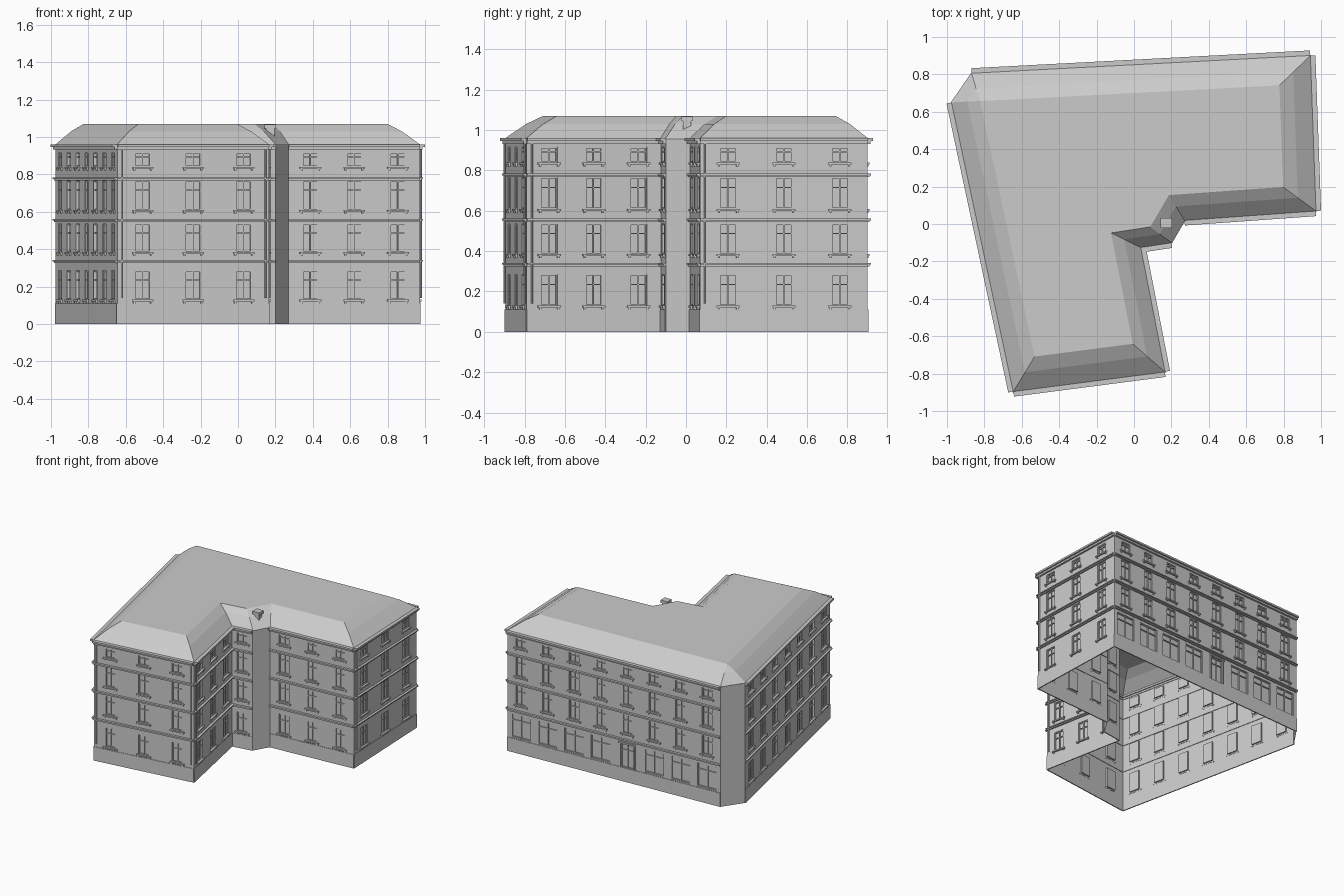
import bpy, bmesh, math
from mathutils import Vector, Matrix

if "Cube" in bpy.data.objects:
    bpy.data.objects.remove(bpy.data.objects["Cube"])

# Footprint, counter-clockwise from the front left corner
FOOT = [(-0.645, -0.895), (0.165, -0.79), (0.035, -0.125), (0.20, -0.10), (0.27, 0.02),
        (0.972, 0.07), (0.942, 0.90), (-0.868, 0.805), (-0.975, 0.65)]
BAYS = [3, 3, 1, 0, 3, 3, 8, 0, 7]             # window columns per wall, 0 = plain wall
HIP = [0.17, 0.14, 0.10, 0.14, 0.14, 0.17, 0.15, 0.12, 0.15]   # roof slope width per wall
FLOORS = [(0.13, 0.285), (0.385, 0.535), (0.61, 0.765), (0.84, 0.915)]
PLINTH, EAVE, TOP, DEPTH = 0.11, 0.955, 1.07, 0.012
N = len(FOOT)

parts = {}


def part(name):
    return parts.setdefault(name, bmesh.new())


def box(name, M, u, v, z):
    """Box in wall space: u along the wall, v outwards, z up."""
    bm = part(name)
    c = Vector(((u[0] + u[1]) / 2, (v[0] + v[1]) / 2, (z[0] + z[1]) / 2))
    S = Matrix.Diagonal((u[1] - u[0], v[1] - v[0], z[1] - z[0], 1))
    bmesh.ops.create_cube(bm, size=1, matrix=M @ Matrix.Translation(c) @ S)


def quad(name, M, pts):
    bm = part(name)
    bm.faces.new([bm.verts.new(M @ Vector(p)) for p in pts])


def wall_frame(i):
    a, b = Vector(FOOT[i]), Vector(FOOT[(i + 1) % N])
    d = (b - a).normalized()
    M = Matrix(((d.x, d.y, 0, a.x), (d.y, -d.x, 0, a.y), (0, 0, 1, 0), (0, 0, 0, 1)))
    return M, (b - a).length


def offset(dists):
    """Footprint with every wall line moved inwards by its own distance."""
    lines = []
    for i in range(N):
        a, b = Vector(FOOT[i]), Vector(FOOT[(i + 1) % N])
        d = (b - a).normalized()
        lines.append((a + Vector((-d.y, d.x)) * dists[i], d))
    out = []
    for i in range(N):
        (p, d), (q, e) = lines[i - 1], lines[i]
        t = (q - p).cross(e) / d.cross(e)
        out.append(p + d * t)
    return out


def window(M, c, w, z0, z1, kind):
    """Recessed pane with frame bars and sill."""
    u0, u1 = c - w / 2, c + w / 2
    f = [(u0, 0, z0), (u1, 0, z0), (u1, 0, z1), (u0, 0, z1)]
    b = [(p[0], -DEPTH, p[2]) for p in f]
    quad("window_panes", M, b)
    for k in range(4):
        n = (k + 1) % 4
        quad("window_reveals", M, [f[k], f[n], b[n], b[k]])
    v = (-DEPTH, -0.004)
    t = 0.006
    for x in (u0, u1 - t, c - t / 2):
        box("window_frames", M, (x, x + t), v, (z0, z1))
    zt = z0 + (z1 - z0) * (0.72 if kind != "window" else 0.66)
    for z in (z0, z1 - t, zt):
        box("window_frames", M, (u0, u1), v, (z, z + t))
    if kind == "window":
        box("window_sills", M, (u0 - 0.015, u1 + 0.015), (-0.002, 0.012), (z0 - 0.01, z0))
        for x in (u0 - 0.008, u1 - 0.002):
            box("window_sills", M, (x, x + 0.01), (-0.002, 0.008), (z0 - 0.02, z0 - 0.01))
    elif kind == "door":
        for x in (u0 - 0.012, u1):
            box("door_surround", M, (x, x + 0.012), (-0.002, 0.008), (z0, z1 + 0.012))
        box("door_surround", M, (u0 - 0.016, u1 + 0.016), (-0.002, 0.012), (z1, z1 + 0.012))


for i in range(N):
    M, L = wall_frame(i)
    # Openings of this wall
    holes = []
    for k in range(BAYS[i]):
        c = L * (k + 0.5) / BAYS[i]
        for f, (z0, z1) in enumerate(FLOORS):
            if i == 6 and f == 0:              # shop fronts and door on the back
                if k == 4:
                    holes.append((c, 0.11, PLINTH, 0.30, "door"))
                else:
                    holes.append((c, 0.165, 0.12, 0.305, "shop"))
            else:
                holes.append((c, 0.085, z0, z1, "window"))
    # Wall surface as a grid of faces with the openings left out
    us = sorted({0, L} | {h[0] + s * h[1] / 2 for h in holes for s in (-1, 1)})
    zs = sorted({0, PLINTH, EAVE} | {z for h in holes for z in h[2:4]})
    for u0, u1 in zip(us, us[1:]):
        for z0, z1 in zip(zs, zs[1:]):
            um, zm = (u0 + u1) / 2, (z0 + z1) / 2
            if not any(abs(um - h[0]) < h[1] / 2 and h[2] < zm < h[3] for h in holes):
                quad("walls", M, [(u0, 0, z0), (u1, 0, z0), (u1, 0, z1), (u0, 0, z1)])
    for h in holes:
        window(M, *h)
    if not BAYS[i]:
        continue
    # Plinth edge, string courses and stepped main cornice
    box("plinth", M, (0, L), (-0.004, 0.004), (0, PLINTH))
    for z in (0.335, 0.555, 0.778):
        box("string_courses", M, (0, L), (-0.004, 0.018), (z - 0.002, z + 0.006))
        box("string_courses", M, (0, L), (-0.004, 0.010), (z - 0.010, z - 0.002))
    box("main_cornice", M, (0, L), (-0.004, 0.015), (0.932, 0.946))
    box("main_cornice", M, (0, L), (-0.012, 0.028), (0.946, 0.96))

# Downpipes near the wall ends
for i, end in ((0, 0), (0, 1), (1, 0), (5, 0)):
    M, L = wall_frame(i)
    u = L - 0.02 if end else 0.025
    bmesh.ops.create_cone(part("downpipes"), cap_ends=True, segments=8, radius1=0.005, radius2=0.005,
                          depth=0.80, matrix=M @ Matrix.Translation((u, 0.008, 0.54)))

# Hipped roof: eave ring, slightly convex middle ring, flat top
bm = part("roof")
rings = []
for frac, z in ((-0.03, EAVE + 0.002), (0.55, 1.03), (1.0, TOP)):
    rings.append([bm.verts.new((p.x, p.y, z)) for p in offset([h * frac for h in HIP])])
for a, b in zip(rings, rings[1:]):
    for i in range(N):
        n = (i + 1) % N
        bm.faces.new([a[i], a[n], b[n], b[i]])
bm.faces.new(rings[-1])

# Chimney with cap
I = Matrix.Identity(4)
box("chimney", I, (0.15, 0.195), (-0.015, 0.025), (0.96, 1.05))
box("chimney", I, (0.143, 0.202), (-0.022, 0.032), (1.045, 1.067))

OPEN = ("walls", "window_panes", "window_reveals", "roof")
for name, bm in parts.items():
    if name in OPEN:
        bmesh.ops.remove_doubles(bm, verts=bm.verts, dist=1e-5)
    else:
        bmesh.ops.recalc_face_normals(bm, faces=bm.faces)
    me = bpy.data.meshes.new(name)
    bm.to_mesh(me)
    bm.free()
    bpy.context.collection.objects.link(bpy.data.objects.new(name, me))
